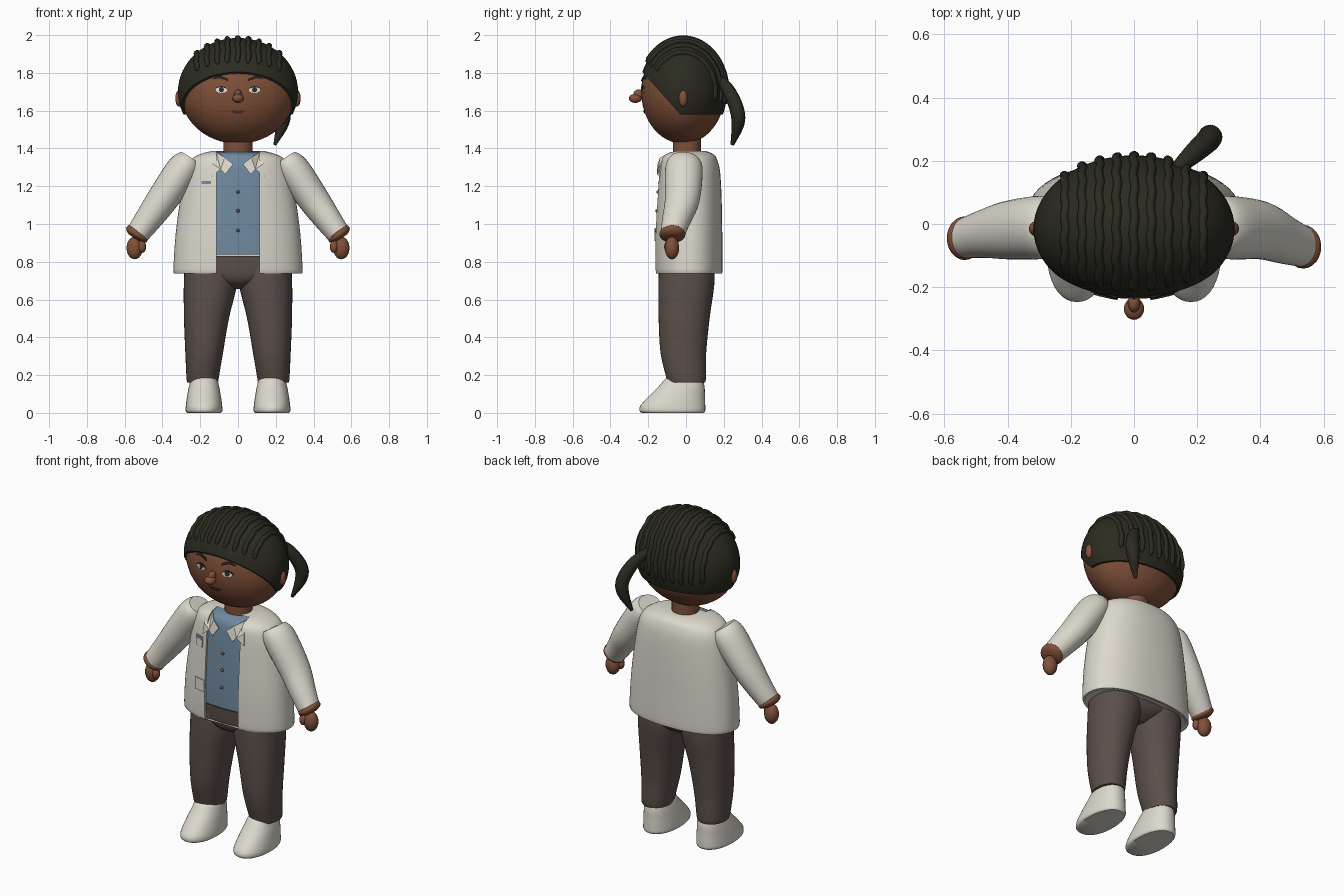
import bpy, bmesh, math
from mathutils import Vector, Matrix

if "Cube" in bpy.data.objects:
    bpy.data.objects.remove(bpy.data.objects["Cube"])


def material(name, rgb):
    m = bpy.data.materials.new(name)
    m.diffuse_color = (*rgb, 1)
    m.use_nodes = True
    m.node_tree.nodes["Principled BSDF"].inputs["Base Color"].default_value = m.diffuse_color
    return m


SKIN = material("brown skin", (0.22, 0.082, 0.042))
HAIR = material("dark hair", (0.025, 0.024, 0.015))
COAT = material("off white cloth", (0.72, 0.69, 0.61))
BLUE = material("blue cloth", (0.16, 0.25, 0.35))
PANTS = material("brown cloth", (0.105, 0.08, 0.068))
WHITE = material("eye white", (0.75, 0.75, 0.72))
DARK = material("dark iris", (0.03, 0.03, 0.035))
LIPS = material("lip brown", (0.09, 0.03, 0.025))


def finish(name, bm, mat, angle=40):
    bmesh.ops.recalc_face_normals(bm, faces=bm.faces)
    me = bpy.data.meshes.new(name)
    bm.to_mesh(me)
    bm.free()
    me.materials.append(mat)
    ob = bpy.data.objects.new(name, me)
    bpy.context.collection.objects.link(ob)
    bpy.ops.object.select_all(action='DESELECT')
    bpy.context.view_layer.objects.active = ob
    ob.select_set(True)
    bpy.ops.object.shade_smooth_by_angle(angle=math.radians(angle))
    return ob


def loft(name, rings, mat, angle=40):
    """Skin a stack of closed rings and cap both ends."""
    bm = bmesh.new()
    vs = [[bm.verts.new(p) for p in r] for r in rings]
    n = len(vs[0])
    for a, b in zip(vs, vs[1:]):
        for i in range(n):
            j = (i + 1) % n
            bm.faces.new((a[i], a[j], b[j], b[i]))
    caps = [bm.faces.new(vs[0]), bm.faces.new(vs[-1])]
    bmesh.ops.triangulate(bm, faces=caps)
    return finish(name, bm, mat, angle)


def smooth(rows, k=5):
    """Catmull-Rom through table rows."""
    out = []
    for i in range(len(rows) - 1):
        p = [rows[max(0, min(len(rows) - 1, i + d))] for d in (-1, 0, 1, 2)]
        for s in range(k):
            t = s / k
            out.append([0.5 * (2 * b + (c - a) * t + (2 * a - 5 * b + 4 * c - d) * t * t
                               + (3 * b - a - 3 * c + d) * t ** 3) for a, b, c, d in zip(*p)])
    out.append(list(rows[-1]))
    return out


def ellipsoid(name, c, r, mat, seg=32):
    bm = bmesh.new()
    bmesh.ops.create_uvsphere(bm, u_segments=seg, v_segments=seg // 2, radius=1,
                              matrix=Matrix.Translation(c) @ Matrix.Diagonal((*r, 1)))
    return finish(name, bm, mat)


def tube(name, rows, mat, ref=(1, 0, 0), seg=24):
    """Rows are x, y, z, radius along ref, radius across ref."""
    pts = [Vector(r[:3]) for r in rows]
    rings = []
    for i, p in enumerate(pts):
        t = (pts[min(i + 1, len(pts) - 1)] - pts[max(i - 1, 0)]).normalized()
        u = Vector(ref)
        u = (u - t * u.dot(t)).normalized()
        v = t.cross(u)
        rings.append([p + u * rows[i][3] * math.cos(a) + v * rows[i][4] * math.sin(a)
                      for a in (2 * math.pi * j / seg for j in range(seg))])
    return loft(name, rings, mat)


def power(v, e):
    return math.copysign(abs(v) ** e, v)


def section(z, hx, y0, y1, t, n=2.3, cx=0.0):
    """Point of a rounded-box section; t = 0 is the front centre."""
    return (cx + hx * power(math.sin(t), 2 / n),
            (y0 + y1) / 2 - (y1 - y0) / 2 * power(math.cos(t), 2 / n), z)


def stack(name, rows, mat, n=2.0, seg=40, cx=0.0):
    """Rows are z, centre x offset, half width, front y, back y."""
    return loft(name, [[section(z, hx, y0, y1, 2 * math.pi * i / seg, n, cx + dx)
                        for i in range(seg)] for z, dx, hx, y0, y1 in rows], mat, 50)


def plate(name, outline, surface, mat, lift=0.005, side=1):
    """Thin plate hugging a front surface y = surface(x, z)."""
    loft(name, [[(x * side, surface(x, z) - d, z) for x, z in outline]
                for d in (lift - 0.006, lift)], mat, 30)


def oval(cx, cz, rx, rz, n=20):
    return [(cx + rx * math.cos(2 * math.pi * i / n), cz + rz * math.sin(2 * math.pi * i / n))
            for i in range(n)]


def box(x0, x1, z0, z1):
    return [(x0, z0), (x1, z0), (x1, z1), (x0, z1)]


# Head, ears, nose, neck
HC = Vector((0, -0.015, 1.7))
ellipsoid("head", HC, (0.306, 0.222, 0.275), SKIN, 48)
tube("neck", [(0, 0.005, 1.34, 0.078, 0.075), (0, 0.005, 1.48, 0.078, 0.075)], SKIN)
ellipsoid("nose_tip", (0, -0.268, 1.665), (0.032, 0.035, 0.024), SKIN, 20)
ellipsoid("nose_bridge", (0, -0.25, 1.685), (0.02, 0.03, 0.027), SKIN, 20)
for s in (1, -1):
    ellipsoid("ear", (s * 0.312, -0.015, 1.665), (0.02, 0.023, 0.044), SKIN, 20)


# Painted face
def face(x, z):
    return HC.y - 0.222 * math.sqrt(max(0, 1 - (x / 0.306) ** 2 - ((z - HC.z) / 0.275) ** 2))


for s in (1, -1):
    plate("eye_white", oval(0.088, 1.71, 0.03, 0.016), face, WHITE, 0.004, s)
    plate("iris", oval(0.088, 1.711, 0.013, 0.014), face, DARK, 0.006, s)
    plate("eyelid", [(0.052, 1.711), (0.07, 1.727), (0.09, 1.732), (0.11, 1.726), (0.126, 1.714),
                     (0.11, 1.72), (0.09, 1.725), (0.07, 1.72)], face, HAIR, 0.007, s)
    plate("eyebrow", [(0.05, 1.757), (0.056, 1.771), (0.098, 1.786), (0.137, 1.766),
                      (0.1, 1.772)], face, HAIR, 0.009, s)
plate("mouth", [(-0.042, 1.599), (-0.012, 1.601), (0, 1.597), (0.012, 1.601), (0.042, 1.599),
                (0.016, 1.585), (-0.016, 1.585)], face, LIPS, 0.005)

# Hair cap trimmed by a level plane and a sloping hairline
HR = (0.318, 0.232, 0.285)
bm = bmesh.new()
bmesh.ops.create_uvsphere(bm, u_segments=64, v_segments=32, radius=1,
                          matrix=Matrix.Translation(HC) @ Matrix.Diagonal((*HR, 1)))
for normal in ((0, 0, -1), (0, -1.12, -1)):
    bmesh.ops.bisect_plane(bm, geom=bm.verts[:] + bm.edges[:] + bm.faces[:],
                           plane_co=(0, -0.03, 1.58), plane_no=normal, clear_outer=True)
    bmesh.ops.holes_fill(bm, edges=[e for e in bm.edges if e.is_boundary], sides=0)
finish("hair_cap", bm, HAIR)

# Braided ridges from forehead to nape
for i in range(9):
    x = (i - 4) * 0.0545
    k = math.sqrt(1 - (x / HR[0]) ** 2)
    rows = []
    for j in range(37):
        a = math.radians(33 + 160 * j / 36)
        r = 0.014 * (0.45 if j in (0, 36) else 1)
        rows.append((x + 0.003 * math.sin(j * 1.1 + i), HC.y - HR[1] * k * math.cos(a),
                     HC.z + HR[2] * k * math.sin(a), r, r))
    tube("braid_ridge", rows, HAIR, seg=10)

# Ponytail
tube("ponytail", smooth([(0.13, 0.17, 1.775, 0.02, 0.022), (0.19, 0.225, 1.71, 0.033, 0.033),
                         (0.237, 0.268, 1.61, 0.038, 0.038), (0.235, 0.275, 1.53, 0.034, 0.034),
                         (0.195, 0.245, 1.42, 0.008, 0.01)]), HAIR, seg=16)

# Open coat: outer wall and inner wall in one ring, with a gap at the front
BODY = smooth([(0.74, 0.334, -0.16, 0.188), (0.76, 0.342, -0.167, 0.193),
               (0.95, 0.33, -0.167, 0.192), (1.15, 0.303, -0.157, 0.188),
               (1.28, 0.278, -0.148, 0.18), (1.34, 0.25, -0.138, 0.165),
               (1.37, 0.2, -0.12, 0.145), (1.386, 0.14, -0.085, 0.105)], 4)
GAP, WALL, SEG = 0.113, 0.012, 56
rings = []
for z, hx, y0, y1 in BODY:
    ring = []
    for w in (0, WALL):
        t0 = math.asin((GAP / (hx - w)) ** 1.15)
        part = [section(z, hx - w, y0 + w, y1 - w, t0 + (2 * math.pi - 2 * t0) * i / SEG)
                for i in range(SEG + 1)]
        ring += part[::-1] if w else part
    rings.append(ring)
loft("coat", rings, COAT, 50)

# Shirt under the coat
stack("shirt", [(z - 0.006, 0, hx - 0.018, y0 + 0.014, y1 - 0.014)
                for z, hx, y0, y1 in BODY if z > 0.8], BLUE, 2.3, 56)


# Lapels, pockets and buttons on the chest
def chest(x, z):
    for a, b in zip(BODY, BODY[1:]):
        if z <= b[0]:
            break
    f = max(0, min(1, (z - a[0]) / (b[0] - a[0])))
    z, hx, y0, y1 = [p + (q - p) * f for p, q in zip(a, b)]
    q = min(0.98, abs(x) / hx)
    return (y0 + y1) / 2 - (y1 - y0) / 2 * (1 - q ** 2.3) ** (1 / 2.3)


for s in (1, -1):
    plate("lapel", [(0.115, 1.38), (0.07, 1.352), (0.025, 1.318), (0.068, 1.262), (0.092, 1.29),
                    (0.14, 1.25), (0.135, 1.32)], chest, COAT, 0.008, s)
plate("chest_pocket", box(0.14, 0.195, 1.17, 1.23), chest, COAT, 0.006, -1)
plate("pocket_trim", box(0.143, 0.192, 1.212, 1.228), chest, BLUE, 0.009, -1)
plate("hip_pocket", box(0.113, 0.185, 0.91, 0.98), chest, COAT, 0.007, -1)
for z in (0.965, 1.07, 1.17):
    ellipsoid("button", (0, chest(0, z) + 0.008, z), (0.009, 0.009, 0.009), SKIN, 12)

# Arms: sleeve, cuff, hand, thumb
for s, wy in ((1, -0.072), (-1, -0.045)):
    tube("sleeve", smooth([(s * 0.252, -0.008, 1.348, 0.075, 0.06),
                           (s * 0.272, -0.01, 1.318, 0.094, 0.08),
                           (s * 0.312, -0.012, 1.26, 0.1, 0.088),
                           (s * 0.4, -0.02, 1.13, 0.092, 0.083),
                           (s * 0.475, wy * 0.7, 1.025, 0.076, 0.072),
                           (s * 0.532, wy, 0.948, 0.064, 0.062)]), COAT, (0, 1, 0), 32)
    tube("cuff", smooth([(s * 0.522, wy, 0.963, 0.05, 0.05), (s * 0.528, wy, 0.955, 0.066, 0.064),
                         (s * 0.541, wy, 0.938, 0.066, 0.063),
                         (s * 0.549, wy, 0.926, 0.035, 0.035)], 3), SKIN, (0, 1, 0))
    ellipsoid("hand", (s * 0.547, wy - 0.002, 0.873), (0.043, 0.038, 0.06), SKIN, 24)
    ellipsoid("thumb", (s * 0.508, wy - 0.022, 0.88), (0.022, 0.022, 0.033), SKIN, 16)

# Trousers
stack("hips", smooth([(0.655, 0, 0.05, -0.06, 0.07), (0.69, 0, 0.16, -0.12, 0.125),
                      (0.74, 0, 0.265, -0.142, 0.15), (0.83, 0, 0.28, -0.148, 0.155)]), PANTS, 2.2)
LEG = smooth([(0.16, 0.187, 0.082, -0.095, 0.1), (0.19, 0.187, 0.086, -0.105, 0.106),
              (0.32, 0.179, 0.1, -0.135, 0.107), (0.5, 0.167, 0.119, -0.145, 0.125),
              (0.68, 0.146, 0.141, -0.146, 0.15), (0.79, 0.142, 0.139, -0.142, 0.15)])
SHOE = smooth([(0, 0.18, 0.09, -0.235, 0.095), (0.012, 0.18, 0.097, -0.246, 0.102),
               (0.04, 0.18, 0.096, -0.24, 0.102), (0.09, 0.18, 0.089, -0.195, 0.1),
               (0.14, 0.18, 0.08, -0.145, 0.098), (0.18, 0.18, 0.068, -0.11, 0.085),
               (0.198, 0.18, 0.04, -0.085, 0.05)])
for s in (1, -1):
    stack("trouser_leg", [(z, s * x, *r) for z, x, *r in LEG], PANTS, 2.15)
    stack("shoe", [(z, s * x, *r) for z, x, *r in SHOE], COAT, 2.2)
